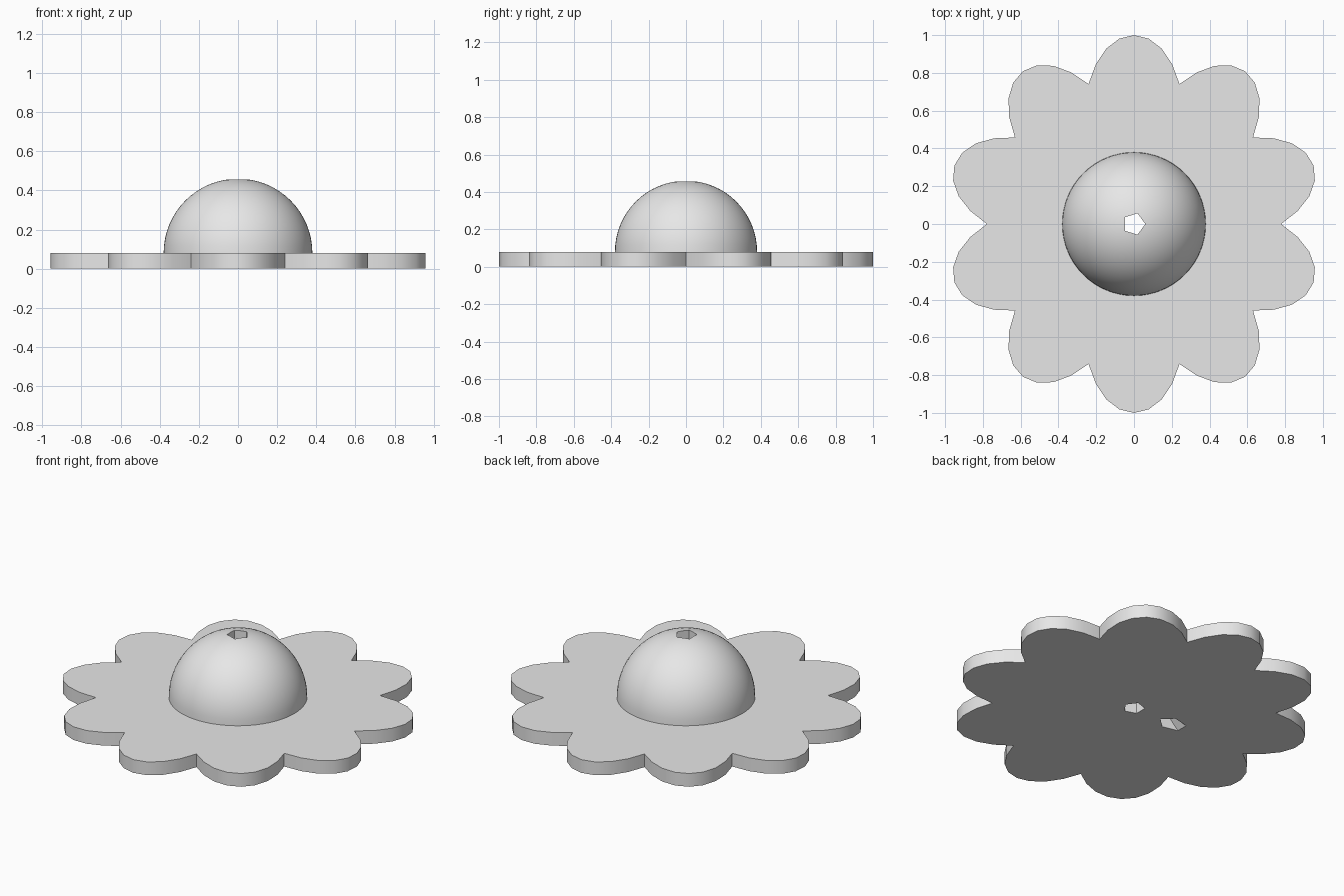
import bpy, bmesh, math
from mathutils import Matrix

if "Cube" in bpy.data.objects:
    bpy.data.objects.remove(bpy.data.objects["Cube"])

PETALS, HEIGHT, DOME_R, HOLE_R = 10, 0.08, 0.38, 0.06

grey = bpy.data.materials.new("plain grey")
grey.diffuse_color = (0.8, 0.8, 0.8, 1)
grey.use_nodes = True
grey.node_tree.nodes["Principled BSDF"].inputs["Base Color"].default_value = grey.diffuse_color


def add_object(name, bm):
    bmesh.ops.recalc_face_normals(bm, faces=bm.faces[:])
    mesh = bpy.data.meshes.new(name)
    bm.to_mesh(mesh)
    bm.free()
    mesh.materials.append(grey)
    obj = bpy.data.objects.new(name, mesh)
    bpy.context.collection.objects.link(obj)
    return obj


def prism(name, outline, z0, z1, matrix=Matrix.Identity(4)):
    """Extrude a closed 2D outline from z0 to z1."""
    bm = bmesh.new()
    low = [bm.verts.new((x, y, z0)) for x, y in outline]
    high = [bm.verts.new((x, y, z1)) for x, y in outline]
    bm.faces.new(low)
    bm.faces.new(high)
    for i in range(len(low)):
        bm.faces.new((low[i - 1], low[i], high[i], high[i - 1]))
    bm.transform(matrix)
    return add_object(name, bm)


def combine(target, other, operation):
    """Apply a boolean and drop the helper."""
    mod = target.modifiers.new(operation, "BOOLEAN")
    mod.operation, mod.solver, mod.object = operation, "EXACT", other
    bpy.context.view_layer.objects.active = target
    bpy.ops.object.modifier_apply(modifier=mod.name)
    bpy.data.objects.remove(other)


# Flower plate: ten overlapping elliptical petals, 18 degree steps along each
outline = []
for p in range(PETALS):
    c, s = math.cos(p * math.tau / PETALS), math.sin(p * math.tau / PETALS)
    for k in range(-3, 5):
        t = math.radians(18 * k)
        x, y = 0.25 * math.sin(t), 0.625 + 0.375 * math.cos(t)
        if k == 4:                              # valley shared with next petal
            x = y * math.tan(math.pi / PETALS)
        outline.append((x * c + y * s, y * c - x * s))
flower = prism("flower", outline, 0, HEIGHT)

# Dome: sphere with its lower part cut off inside the plate
bm = bmesh.new()
bmesh.ops.create_uvsphere(bm, u_segments=64, v_segments=32, radius=DOME_R)
bmesh.ops.bisect_plane(bm, geom=bm.verts[:] + bm.edges[:] + bm.faces[:],
                       plane_co=(0, 0, -0.04), plane_no=(0, 0, 1), clear_inner=True)
bmesh.ops.holes_fill(bm, edges=[e for e in bm.edges if e.is_boundary])
bm.transform(Matrix.Translation((0, 0, HEIGHT)))
combine(flower, add_object("dome", bm), "UNION")

# Five-sided holes: one straight through, one slanting up from below to meet it
pentagon = [(HOLE_R * math.cos(a), HOLE_R * math.sin(a))
            for a in (i * math.tau / 5 for i in range(5))]
combine(flower, prism("straight_hole", pentagon, -0.2, 0.7), "DIFFERENCE")
slant = Matrix.Translation((-0.275, 0, 0)) @ Matrix.Rotation(math.pi / 4, 4, "Y")
combine(flower, prism("slanted_hole", pentagon, -0.15, 0.39, slant), "DIFFERENCE")

# Smooth dome and petal rims, crisp corners
flower.select_set(True)
bpy.context.view_layer.objects.active = flower
bpy.ops.object.shade_smooth_by_angle(angle=math.radians(30))
